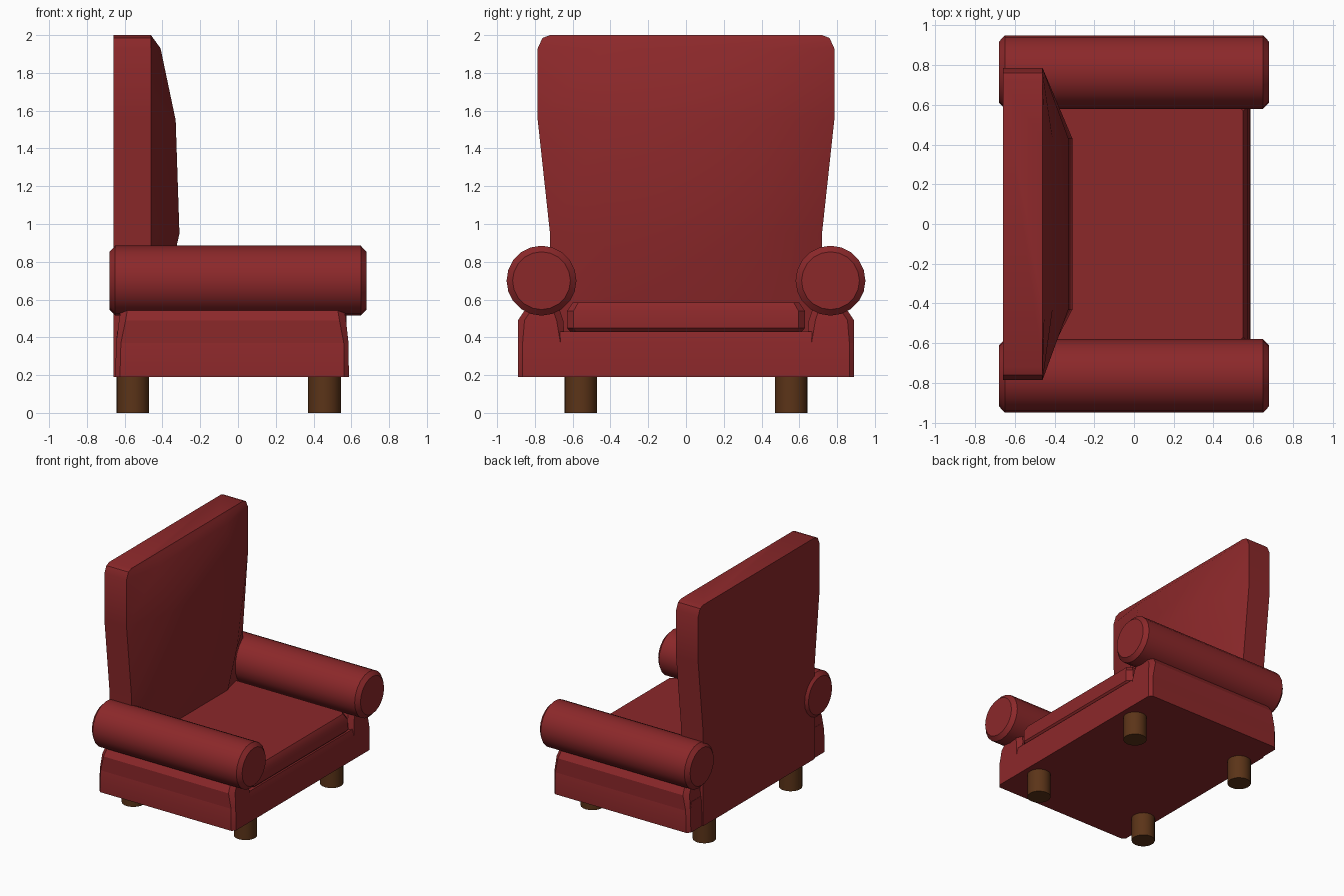
import bpy, bmesh
from math import radians, pi, cos, sin

if "Cube" in bpy.data.objects:
    bpy.data.objects.remove(bpy.data.objects["Cube"])


def material(name, rgb):
    m = bpy.data.materials.new(name)
    m.diffuse_color = (*rgb, 1)
    m.use_nodes = True
    m.node_tree.nodes["Principled BSDF"].inputs["Base Color"].default_value = m.diffuse_color
    return m


RED = material("red_upholstery", (0.26, 0.021, 0.023))
WOOD = material("brown_wood", (0.105, 0.034, 0.009))


def loft(name, rings, mat, angle=30):
    """Skin a stack of equal-length point rings and cap both ends."""
    bm = bmesh.new()
    rows = [[bm.verts.new(p) for p in ring] for ring in rings]
    n = len(rows[0])
    for a, b in zip(rows, rows[1:]):
        for i in range(n):
            j = (i + 1) % n
            bm.faces.new((a[i], a[j], b[j], b[i]))
    bm.faces.new(rows[0][::-1])
    bm.faces.new(rows[-1])
    bmesh.ops.recalc_face_normals(bm, faces=bm.faces)
    me = bpy.data.meshes.new(name)
    bm.to_mesh(me)
    bm.free()
    me.materials.append(mat)
    ob = bpy.data.objects.new(name, me)
    bpy.context.collection.objects.link(ob)
    bpy.context.view_layer.objects.active = ob
    ob.select_set(True)
    bpy.ops.object.shade_smooth_by_angle(angle=radians(angle))
    ob.select_set(False)
    return ob


def rect(x0, x1, y0, y1, z, c):
    """Horizontal rectangle with corners cut by c."""
    return [(x0 + c, y0, z), (x1 - c, y0, z), (x1, y0 + c, z), (x1, y1 - c, z),
            (x1 - c, y1, z), (x0 + c, y1, z), (x0, y1 - c, z), (x0, y0 + c, z)]


def circle(r, n):
    return [(r * cos(2 * pi * i / n), r * sin(2 * pi * i / n)) for i in range(n)]


# Base with a shallow bevelled top edge
loft("base", [rect(-0.65, 0.587, -0.89, 0.89, 0.19, 0.025),
              rect(-0.645, 0.585, -0.89, 0.89, 0.37, 0.025),
              rect(-0.64, 0.57, -0.87, 0.87, 0.43, 0.03)], RED)

# Seat cushion
loft("seat_cushion", [rect(-0.5, 0.54, -0.60, 0.60, 0.415, 0.03),
                      rect(-0.5, 0.575, -0.63, 0.63, 0.45, 0.035),
                      rect(-0.5, 0.575, -0.63, 0.63, 0.54, 0.035),
                      rect(-0.5, 0.55, -0.60, 0.60, 0.585, 0.03)], RED)

for side, s in (("right", -1), ("left", 1)):
    # Raised support under each arm
    levels = [(0.37, -0.645, 0.585, 0.64, 0.89, 0.025),
              (0.49, -0.63, 0.572, 0.65, 0.89, 0.035),
              (0.55, -0.62, 0.562, 0.67, 0.85, 0.035)]
    loft(side + "_arm_support",
         [rect(x0, x1, min(s * a, s * b), max(s * a, s * b), z, c)
          for z, x0, x1, a, b, c in levels], RED)
    # Rolled arm with chamfered ends
    loft(side + "_arm",
         [[(x, s * 0.765 + u, 0.70 + v) for u, v in circle(r, 20)]
          for x, r in ((-0.68, 0.153), (-0.65, 0.185), (0.65, 0.185), (0.68, 0.153))], RED)
    # Legs
    for end, x in (("back", -0.557), ("front", 0.458)):
        loft(f"{side}_{end}_leg",
             [[(x + u, s * 0.557 + v, z) for u, v in circle(0.087, 20)]
              for z in (0, 0.2)], WOOD)

# Backrest: flat slab with a domed front, rows of (z, half width, dome x)
rows = [(0.19, 0.72, -0.46), (0.55, 0.72, -0.40), (0.95, 0.72, -0.31),
        (1.55, 0.785, -0.33), (1.93, 0.785, -0.41), (1.985, 0.76, -0.45), (2.0, 0.72, -0.46)]
loft("backrest",
     [[(-0.66, -w, z), (-0.46, -w, z), (xf, -0.43, z),
       (xf, 0.43, z), (-0.46, w, z), (-0.66, w, z)] for z, w, xf in rows], RED, 32)
